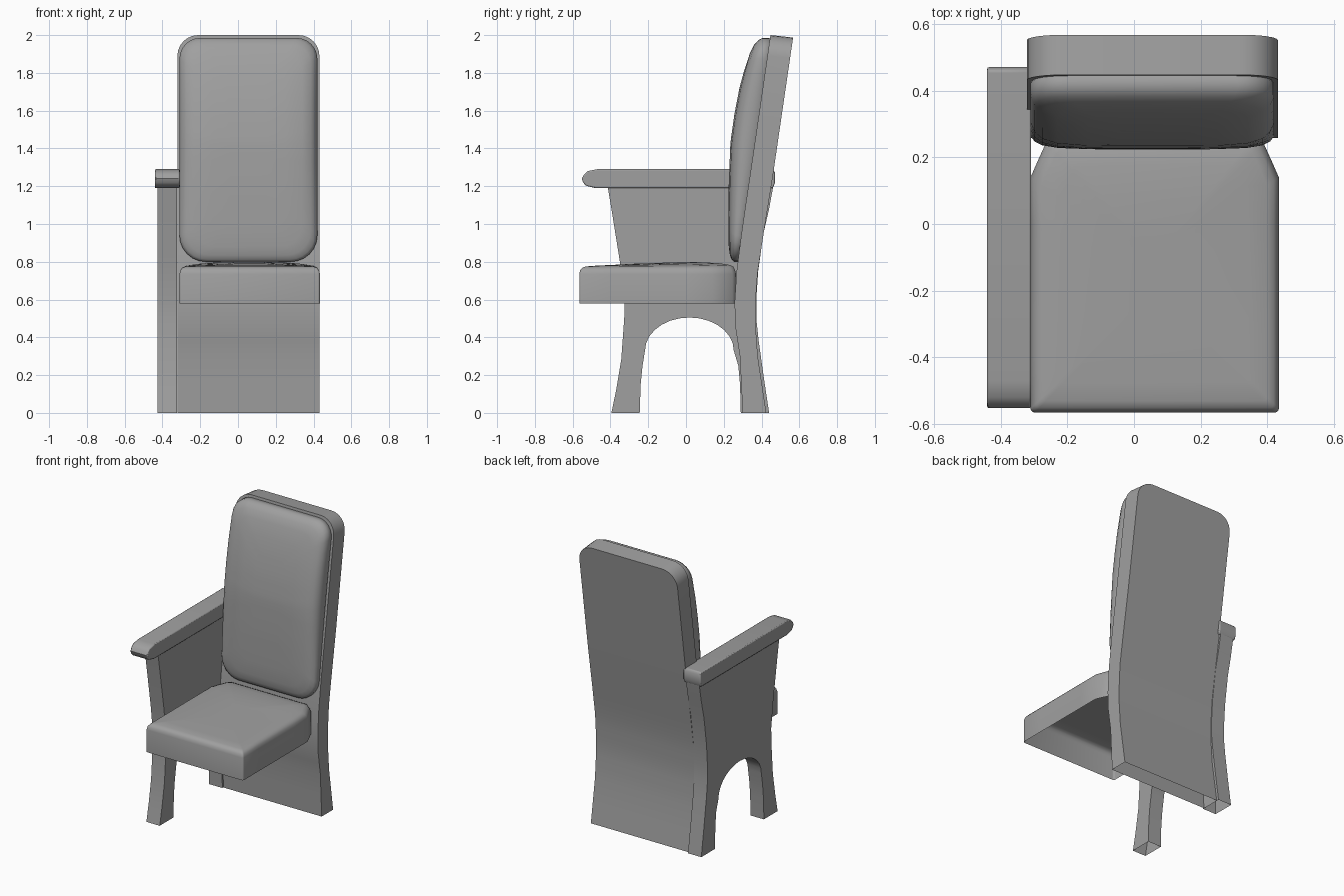
import bpy, bmesh, math

cube = bpy.data.objects.get("Cube")
if cube:
    bpy.data.objects.remove(cube, do_unlink=True)

grey = bpy.data.materials.new("plain grey")
grey.use_nodes = True
colour = (0.35, 0.35, 0.35, 1)
grey.diffuse_color = colour
grey.node_tree.nodes["Principled BSDF"].inputs["Base Color"].default_value = colour


def finish(name, bm, bevel=0.0, angle=40):
    bmesh.ops.recalc_face_normals(bm, faces=bm.faces)
    mesh = bpy.data.meshes.new(name)
    bm.to_mesh(mesh)
    bm.free()
    obj = bpy.data.objects.new(name, mesh)
    bpy.context.collection.objects.link(obj)
    mesh.materials.append(grey)
    if bevel:
        mod = obj.modifiers.new("soft edges", "BEVEL")
        mod.width, mod.segments, mod.limit_method = bevel, 2, "ANGLE"
        mod.angle_limit = math.radians(50)
    bpy.ops.object.select_all(action="DESELECT")
    bpy.context.view_layer.objects.active = obj
    obj.select_set(True)
    bpy.ops.object.shade_smooth_by_angle(angle=math.radians(angle))
    return obj


def lerp(points, t):
    """Piecewise linear lookup through (t, value) pairs."""
    for (a, u), (b, v) in zip(points, points[1:]):
        if t <= b:
            return u + (v - u) * max(0, t - a) / (b - a)
    return points[-1][1]


def corner(w, s, r, top, steps=6):
    """Points of a rounded corner, in rising order."""
    arc = [math.pi / 2 * i / steps for i in range(steps + 1)]
    if top:
        return [(w - r + r * math.cos(a), s - r + r * math.sin(a)) for a in arc]
    return [(w - r + r * math.sin(a), s + r - r * math.cos(a)) for a in arc]


def loft(name, half, rings, place, open_bottom=False, caps=(True, True), angle=40):
    """Mirror a half outline, stack inset rings of it and cap them with strips."""
    w = max(p[0] for p in half)
    low, high = half[0][1], half[-1][1]
    mid, tall = (low + high) / 2, (high - low) / 2
    outline = half + [(-x, s) for x, s in reversed(half)]
    bm = bmesh.new()
    stack = []
    for inset, level in rings:
        stack.append([bm.verts.new(place(x * (1 - inset / w),
                                         mid + (s - mid) * (1 - inset / tall), level))
                      for x, s in outline])
    n = len(outline)
    for a, b in zip(stack, stack[1:]):
        for i in range(n - 1 if open_bottom else n):
            j = (i + 1) % n
            bm.faces.new((a[i], a[j], b[j], b[i]))
    for ring, wanted in zip((stack[0], stack[-1]), caps):
        if wanted:
            for i in range(n // 2 - 1):
                bm.faces.new((ring[i], ring[i + 1], ring[n - 2 - i], ring[n - 1 - i]))
    return finish(name, bm, angle=angle)


def slab(name, profile, x0, x1, bevel=0.0, open_bottom=False):
    """Extrude a side profile of (y, z) points between two x positions."""
    bm = bmesh.new()
    a, b = ([bm.verts.new((x, y, z)) for y, z in profile] for x in (x0, x1))
    bm.faces.new(a)
    bm.faces.new(b)
    for i in range(len(a)):
        j = (i + 1) % len(a)
        if not (open_bottom and profile[i][1] == profile[j][1] == 0):
            bm.faces.new((a[i], a[j], b[j], b[i]))
    return finish(name, bm, bevel)


# Back shell: a tall curved board, open at the foot
shell_front = [(0, 0.30), (0.3, 0.285), (0.45, 0.262), (0.58, 0.257),
               (0.75, 0.268), (1.0, 0.30), (1.3, 0.345), (2.0, 0.447)]
shell_back = [(0, 0.425), (0.3, 0.38), (0.5, 0.366), (0.72, 0.375),
              (0.95, 0.41), (1.25, 0.458), (2.0, 0.567)]
board = [(0.376, z) for z in (0, 0.15, 0.3, 0.38, 0.45, 0.52, 0.58, 0.66,
                              0.75, 0.85, 0.95, 1.1, 1.25, 1.5)]
board += corner(0.376, 2.0, 0.11, True)


def place_shell(x, z, level):
    y = lerp(shell_front, z) * (1 - level) + lerp(shell_back, z) * level
    return (x + 0.055, y, z - 0.013 * level * z / 2)


loft("back_shell", board, [(0, 0), (0, 1)], place_shell, open_bottom=True)

# Back cushion: padded panel bulging forward of the shell
pad_front = [(0.8, 0.222), (1.2, 0.226), (1.43, 0.235), (1.58, 0.256),
             (1.72, 0.283), (1.93, 0.34), (1.98, 0.355)]
pad = corner(0.365, 0.8, 0.14, False)
pad += [(0.365, z) for z in (1.05, 1.2, 1.32, 1.43, 1.5, 1.58, 1.65, 1.72, 1.8)]
pad += corner(0.365, 1.985, 0.11, True)


def place_pad(x, z, level):
    back = lerp(shell_front, z) + 0.01
    return (x + 0.055, back + (lerp(pad_front, z) - back) * level, z)


loft("back_cushion", pad,
     [(0.012, 0), (0, 0.15), (0, 0.5), (0.012, 0.7), (0.035, 0.85),
      (0.08, 0.95), (0.17, 1), (0.27, 1)], place_pad, caps=(False, True), angle=60)

# Seat: crowned cushion with tapered rear corners, open underneath
seat = corner(0.372, -0.565, 0.012, False, 3)
seat += [(0.372, y) for y in (-0.4, -0.2, 0, 0.14)]
seat += [(0.35, 0.19), (0.325, 0.245), (0.30, 0.265)]


def place_seat(x, y, z):
    if z > 0.76:
        z += 0.025 * lerp([(-0.565, 0), (0.15, 1), (0.27, 0.6)], y) * (1 - (x / 0.372) ** 2)
    return (x + 0.062, y, z)


loft("seat", seat, [(0, 0.58), (0, 0.735), (0.005, 0.755), (0.015, 0.768),
                    (0.035, 0.775), (0.09, 0.778), (0.19, 0.779), (0.30, 0.78)],
     place_seat, caps=(False, True), angle=50)

# Side panel: two flared legs joined by an arch, rising to the armrest
arch = [(0.018 + 0.235 * math.cos(a), 0.33 + 0.175 * math.sin(a))
        for a in (math.pi * i / 14 for i in range(15))]
panel = [(0.44, 0), (0.41, 0.2), (0.385, 0.38), (0.372, 0.5), (0.372, 0.6),
         (0.382, 0.75), (0.41, 0.95), (0.44, 1.08), (0.462, 1.2),
         (-0.415, 1.2), (-0.405, 1.14), (-0.39, 1.05), (-0.35, 0.8), (-0.325, 0.6),
         (-0.327, 0.5), (-0.343, 0.28), (-0.37, 0.12), (-0.395, 0),
         (-0.245, 0), (-0.24, 0.15), (-0.23, 0.25)]
panel += arch[::-1] + [(0.277, 0.25), (0.286, 0.15), (0.29, 0)]
slab("side_panel", panel, -0.425, -0.323, open_bottom=True)

# Armrest: long bar with a rounded nose
armrest = [(0.46, 1.19), (0.47, 1.215), (0.47, 1.275), (0.46, 1.29),
           (-0.47, 1.29), (-0.52, 1.28), (-0.54, 1.262), (-0.552, 1.24),
           (-0.545, 1.22), (-0.53, 1.203), (-0.48, 1.19)]
slab("armrest", armrest, -0.44, -0.308, bevel=0.006)
